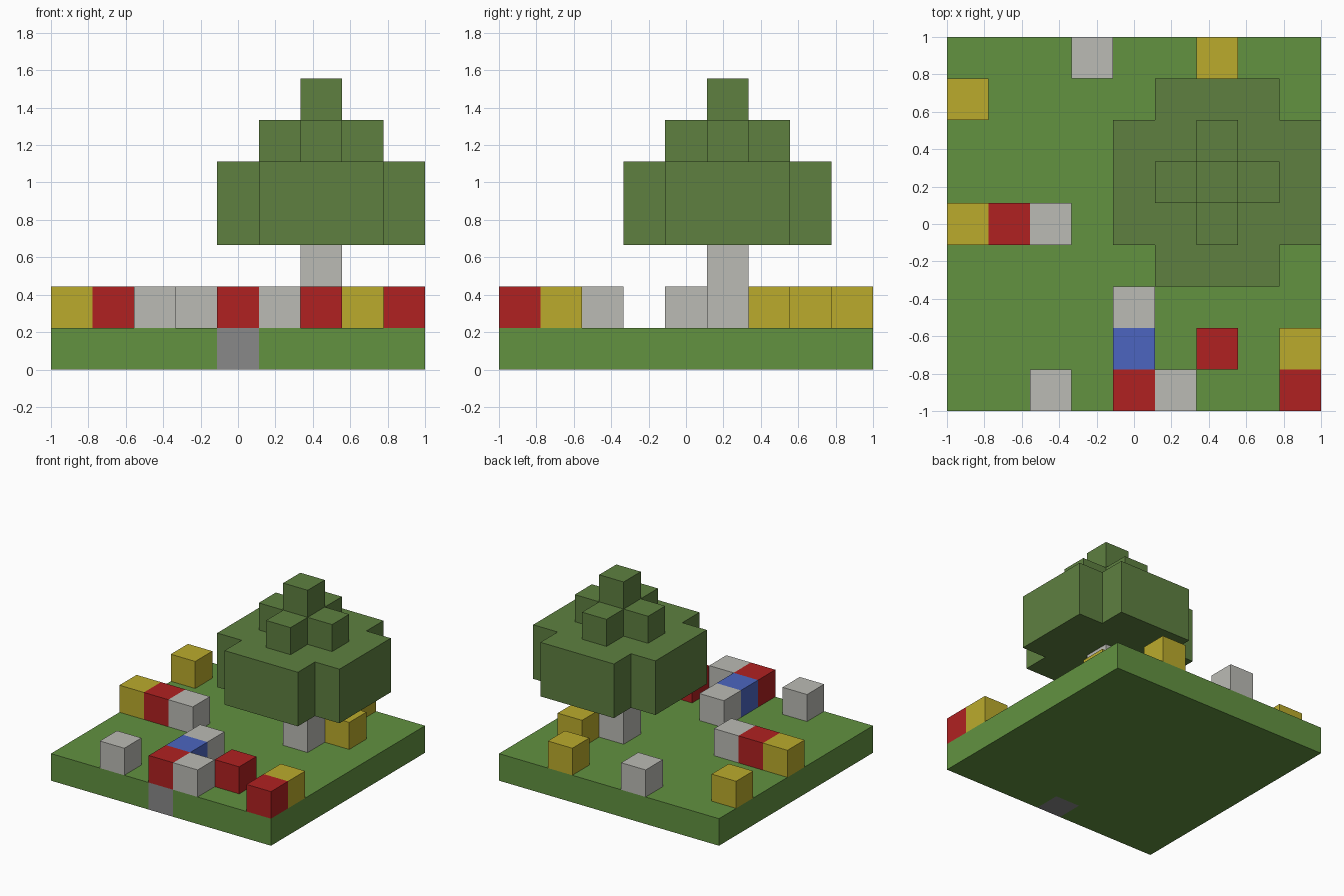
import bpy
import bmesh

cube = bpy.data.objects.get("Cube")
if cube:
    bpy.data.objects.remove(cube, do_unlink=True)

CELL = 2 / 9  # the model sits on a nine by nine grid of cells


def srgb(r, g, b):
    def lin(v):
        v /= 255
        return v / 12.92 if v <= 0.04045 else ((v + 0.055) / 1.055) ** 2.4
    return (lin(r), lin(g), lin(b), 1)


def material(name, rgb):
    m = bpy.data.materials.new(name)
    m.use_nodes = True
    m.diffuse_color = srgb(*rgb)
    bsdf = next(n for n in m.node_tree.nodes if n.type == 'BSDF_PRINCIPLED')
    bsdf.inputs["Base Color"].default_value = m.diffuse_color
    bsdf.inputs["Roughness"].default_value = 1
    return m


grass = material("grass green", (98, 146, 64))
foliage = material("leaf green", (94, 128, 64))
white = material("pale grey", (187, 187, 181))
stone = material("stone grey", (137, 137, 137))
red = material("red", (176, 33, 33))
yellow = material("yellow", (187, 171, 44))
blue = material("blue", (76, 101, 192))


def prism(name, outline, low, high, mat):
    """Extrude an outline, given in cells, between two layers."""
    bm = bmesh.new()
    base = bm.faces.new([bm.verts.new((x * CELL, y * CELL, low * CELL)) for x, y in outline])
    top = bmesh.ops.extrude_face_region(bm, geom=[base], use_keep_orig=True)["geom"]
    verts = [v for v in top if isinstance(v, bmesh.types.BMVert)]
    bmesh.ops.translate(bm, verts=verts, vec=(0, 0, (high - low) * CELL))
    bmesh.ops.recalc_face_normals(bm, faces=bm.faces)
    mesh = bpy.data.meshes.new(name)
    bm.to_mesh(mesh)
    bm.free()
    mesh.materials.append(mat)
    obj = bpy.data.objects.new(name, mesh)
    bpy.context.collection.objects.link(obj)
    return obj


def square(i, j):
    return [(i + x, j + y) for x, y in ((-.5, -.5), (.5, -.5), (.5, .5), (-.5, .5))]


def cross(i, j, reach, arm):
    """Plus-shaped outline: one notched corner turned through four quarters."""
    pts = []
    x, y = [reach, arm, arm], [arm, arm, reach]
    for _ in range(4):
        pts += [(i + a, j + b) for a, b in zip(x, y)]
        x, y = [-b for b in y], x
    return pts


# Ground slab, notched at the front for the stone block
e, h = 4.5, 0.5
prism("ground", [(-e, -e), (-h, -e), (-h, 1 - e), (h, 1 - e), (h, -e), (e, -e), (e, e), (-e, e)],
      0, 1, grass)
prism("stone_block", square(0, -4), 0, 1, stone)

# Tree
ti, tj = 2, 1
prism("tree_trunk", square(ti, tj), 1, 3, white)
prism("tree_crown", cross(ti, tj, 2.5, 1.5), 3, 5, foliage)
prism("tree_upper_crown", cross(ti, tj, 1.5, 0.5), 5, 6, foliage)
prism("tree_tip", square(ti, tj), 6, 7, foliage)

# Coloured blocks standing on the grass
blocks = {
    "white": (white, [(-1, 4), (-2, 0), (0, -2), (1, -4), (-2, -4)]),
    "yellow": (yellow, [(2, 4), (-4, 3), (-4, 0), (4, -3), (3, 2)]),
    "red": (red, [(-3, 0), (0, -4), (2, -3), (4, -4)]),
    "blue": (blue, [(0, -3)]),
}
for colour, (mat, cells) in blocks.items():
    for n, (i, j) in enumerate(cells, 1):
        prism(f"{colour}_block_{n}", square(i, j), 1, 2, mat)
